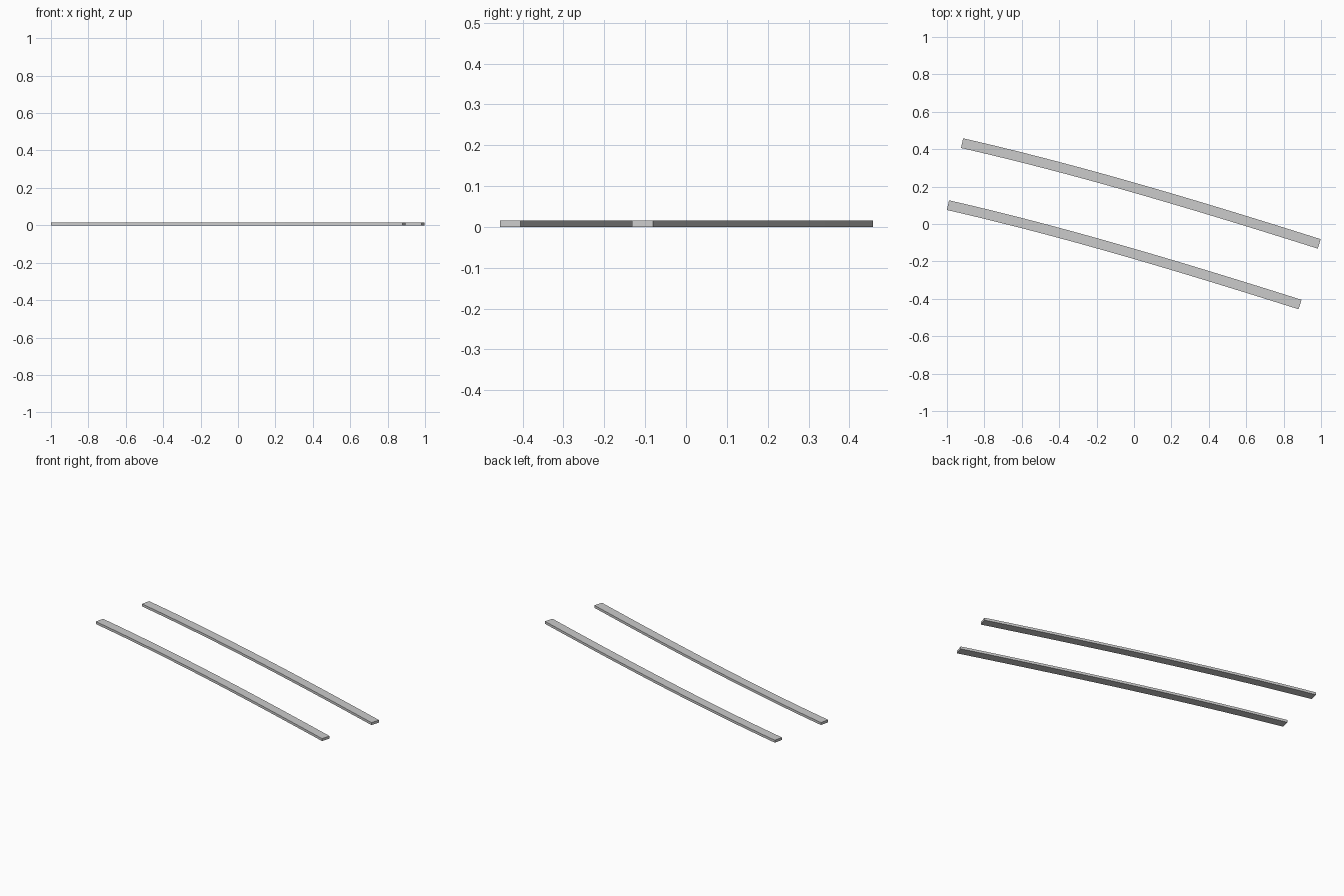
import bpy, bmesh
from mathutils import Vector

if "Cube" in bpy.data.objects:
    bpy.data.objects.remove(bpy.data.objects["Cube"])

STEPS = 24
HEIGHT = 0.015
HALF_WIDTH = 0.0265
X0, X1, Y0 = -0.957, 0.939, 0.2665


def centre_line(t):
    """Point and left-hand normal of the track centre line, bending gently."""
    length = X1 - X0
    y = Y0 + length * (-0.228 * t - 0.149 * t**2 / 2 + 0.061 * t**3 / 3)
    slope = -0.228 - 0.149 * t + 0.061 * t**2
    return Vector((X0 + length * t, y, 0)), Vector((-slope, 1, 0)).normalized()


def make_rail(name, offset):
    """Sweep a flat rectangular section along an offset of the centre line."""
    bm = bmesh.new()
    rings = []
    for i in range(STEPS + 1):
        p, n = centre_line(i / STEPS)
        section = [(-HALF_WIDTH, 0), (HALF_WIDTH, 0),
                   (HALF_WIDTH, HEIGHT), (-HALF_WIDTH, HEIGHT)]
        rings.append([bm.verts.new(p + n * (offset + w) + Vector((0, 0, z)))
                      for w, z in section])
    for a, b in zip(rings, rings[1:]):
        for k in range(4):
            m = (k + 1) % 4
            bm.faces.new((a[k], a[m], b[m], b[k]))
    bm.faces.new(rings[0])
    bm.faces.new(rings[-1])
    bmesh.ops.recalc_face_normals(bm, faces=bm.faces)
    mesh = bpy.data.meshes.new(name)
    bm.to_mesh(mesh)
    bm.free()
    bpy.context.collection.objects.link(bpy.data.objects.new(name, mesh))


# Two parallel curved rails
make_rail("back_rail", 0.17)
make_rail("front_rail", -0.17)
